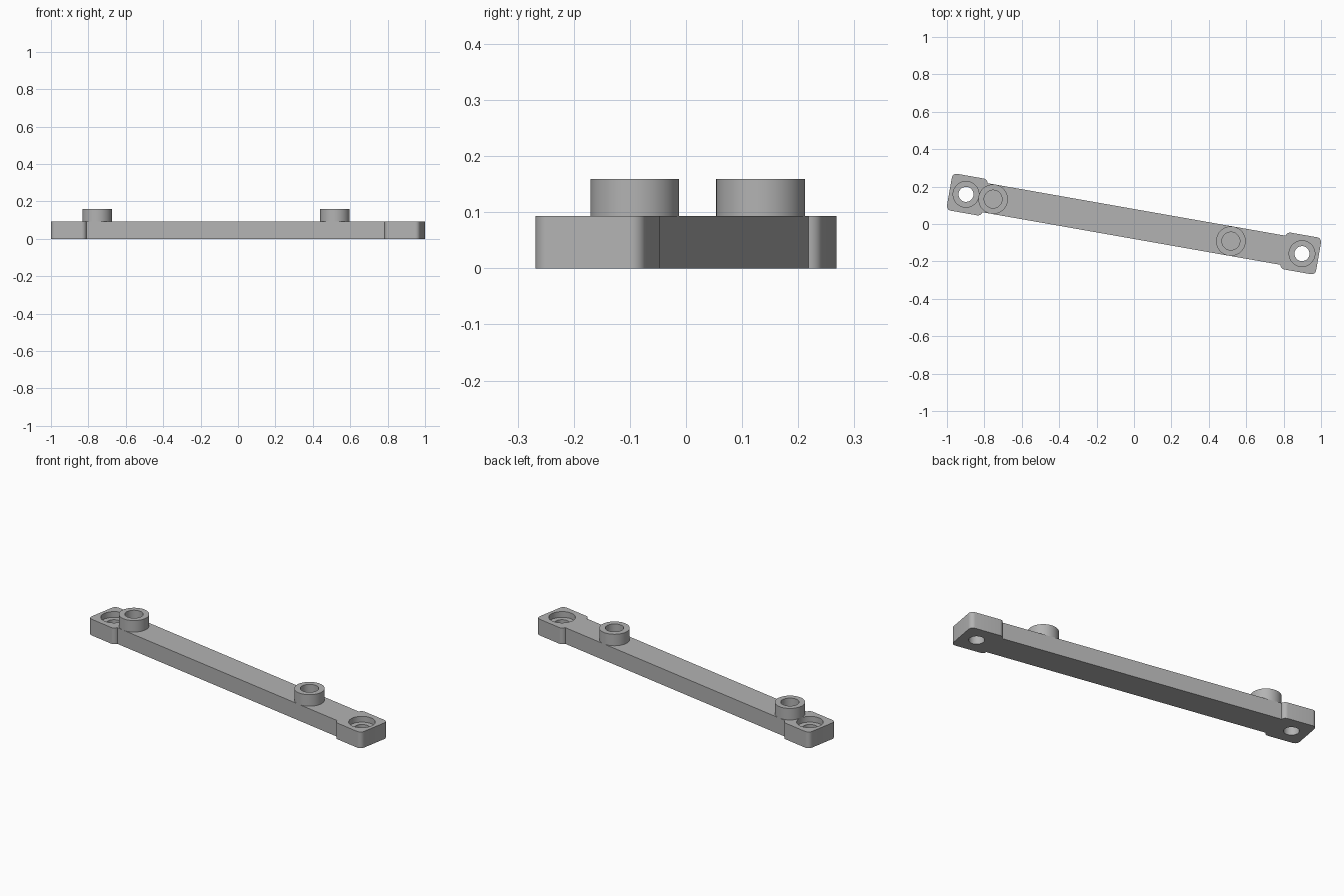
import bpy
import bmesh
from math import cos, sin, radians, pi
from mathutils import Matrix

cube = bpy.data.objects.get("Cube")
if cube:
    bpy.data.objects.remove(cube, do_unlink=True)

TURN = Matrix.Rotation(radians(-10), 4, "Z")   # the bar lies at a slight angle
BAR_TOP, BOSS_TOP = 0.093, 0.159
PAD_IN, PAD_OUT, PAD_HALF, ROUND = 0.809, 1.002, 0.1, 0.025
HOLE_U = 0.912

grey = bpy.data.materials.new("light grey")
grey.use_nodes = True
colour = (0.45, 0.45, 0.45, 1)
grey.diffuse_color = colour
grey.node_tree.nodes["Principled BSDF"].inputs["Base Color"].default_value = colour


def make(name, bm):
    """Turn a bmesh into an angled object in the grey material."""
    bmesh.ops.recalc_face_normals(bm, faces=bm.faces)
    bm.transform(TURN)
    mesh = bpy.data.meshes.new(name)
    bm.to_mesh(mesh)
    bm.free()
    mesh.materials.append(grey)
    ob = bpy.data.objects.new(name, mesh)
    bpy.context.collection.objects.link(ob)
    return ob


def lathe(name, profile, u, steps=64):
    """Spin a radius/height profile about a vertical axis at u."""
    bm = bmesh.new()
    verts = [bm.verts.new((r, 0, z)) for r, z in profile]
    edges = [bm.edges.new(pair) for pair in zip(verts, verts[1:])]
    bmesh.ops.spin(bm, geom=verts + edges, cent=(0, 0, 0), axis=(0, 0, 1),
                   angle=2 * pi, steps=steps, use_duplicate=False)
    bmesh.ops.remove_doubles(bm, verts=bm.verts, dist=1e-5)
    bm.transform(Matrix.Translation((u, 0, 0)))
    return make(name, bm)


def smooth(ob):
    bpy.ops.object.select_all(action="DESELECT")
    ob.select_set(True)
    bpy.context.view_layer.objects.active = ob
    bpy.ops.object.shade_smooth_by_angle(angle=radians(30))


def arc(cu, cv, start, end, steps=8):
    angles = [radians(start + (end - start) * i / steps) for i in range(steps + 1)]
    return [(cu + ROUND * cos(a), cv + ROUND * sin(a)) for a in angles]


# Bar with a wider rounded pad at each end, as one extruded outline
u_in, u_out, v = PAD_IN + ROUND, PAD_OUT - ROUND, PAD_HALF - ROUND
end = (arc(u_in, -v, 189, 270) + arc(u_out, -v, 270, 360)
       + arc(u_out, v, 0, 90) + arc(u_in, v, 90, 171))
outline = end + [(-a, -b) for a, b in end]
bm = bmesh.new()
face = bm.faces.new([bm.verts.new((a, b, 0)) for a, b in outline])
top = bmesh.ops.extrude_face_region(bm, geom=[face])["geom"]
bmesh.ops.translate(bm, vec=(0, 0, BAR_TOP),
                    verts=[g for g in top if isinstance(g, bmesh.types.BMVert)])
bar = make("bar", bm)

# Counterbored screw hole in each pad
bore = [(0, -0.05), (0.04, -0.05), (0.04, 0.06), (0.069, 0.06), (0.069, 0.2), (0, 0.2)]
cutters = [lathe("hole_cutter", bore, side * HOLE_U) for side in (-1, 1)]
for cutter in cutters:
    mod = bar.modifiers.new("screw hole", "BOOLEAN")
    mod.operation = "DIFFERENCE"
    mod.solver = "EXACT"
    mod.object = cutter
bpy.context.view_layer.update()
cut_mesh = bpy.data.meshes.new_from_object(
    bar.evaluated_get(bpy.context.evaluated_depsgraph_get()))
bar.modifiers.clear()
bar.data = cut_mesh
for cutter in cutters:
    bpy.data.objects.remove(cutter, do_unlink=True)
smooth(bar)

# Round hollow bosses standing on the bar
ring = [(0.048, BAR_TOP), (0.079, BAR_TOP), (0.079, BOSS_TOP),
        (0.048, BOSS_TOP), (0.048, BAR_TOP)]
for name, u in (("right_boss", -0.765), ("left_boss", 0.526)):
    smooth(lathe(name, ring, u))
